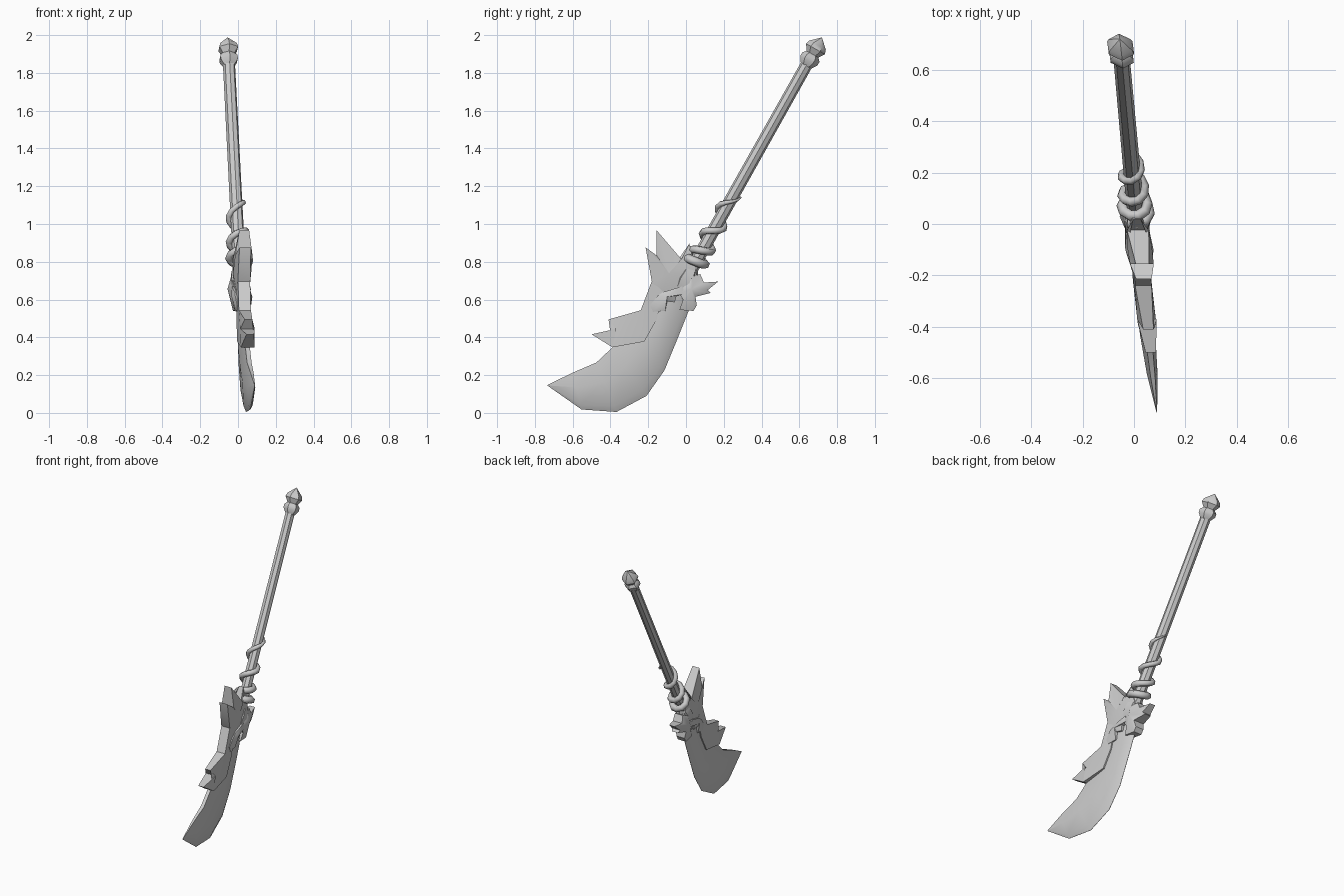
import bpy, bmesh, math
from mathutils import Vector

if "Cube" in bpy.data.objects:
    bpy.data.objects.remove(bpy.data.objects["Cube"])


# Map weapon-plane coordinates (y, z) and sideways offset u into the leaning plane
def P(y, z, u=0.0):
    return Vector((u - 0.118 * y + 0.015 * z, y, z))


def finish(name, bm, angle=35):
    bmesh.ops.remove_doubles(bm, verts=bm.verts, dist=0.0005)
    bmesh.ops.recalc_face_normals(bm, faces=bm.faces)
    me = bpy.data.meshes.new(name)
    bm.to_mesh(me)
    bm.free()
    me.shade_smooth()
    me.set_sharp_from_angle(angle=math.radians(angle))
    ob = bpy.data.objects.new(name, me)
    bpy.context.collection.objects.link(ob)
    return ob


# Skin a list of equal-length closed rings
def skin(name, rings, angle=35):
    bm = bmesh.new()
    vs = [[bm.verts.new(p) for p in r] for r in rings]
    n = len(rings[0])
    for a, b in zip(vs, vs[1:]):
        for i in range(n):
            bm.faces.new((a[i], a[(i + 1) % n], b[(i + 1) % n], b[i]))
    bm.faces.new(vs[0])
    bm.faces.new(vs[-1])
    return finish(name, bm, angle)


# Two-sided plate from an outline of (y, z, half width), optionally bulged to a centre
def plate(name, outline, centre=None):
    bm = bmesh.new()
    n = len(outline)
    sides = []
    for s in (1, -1):
        vs = [bm.verts.new(P(y, z, s * w)) for y, z, w in outline]
        sides.append(vs)
        if centre:
            c = bm.verts.new(P(centre[0], centre[1], s * centre[2]))
            for i in range(n):
                bm.faces.new((c, vs[i], vs[(i + 1) % n]))
        else:
            f = bm.faces.new(vs)
            bmesh.ops.triangulate(bm, faces=[f])
    a, b = sides
    for i in range(n):
        j = (i + 1) % n
        bm.faces.new((a[i], a[j], b[j], b[i]))
    return finish(name, bm)


# Shaft frame: base point, direction and in-plane perpendicular
BY, BZ, DY, DZ = 0.045, 0.787, 0.49, 0.872


def on_shaft(t, s, u):
    return P(BY + DY * t + DZ * s, BZ + DZ * t - DY * s, u)


def lathe(name, profile, sides=6):
    rings = [[on_shaft(t, r * math.cos(2 * math.pi * i / sides), r * math.sin(2 * math.pi * i / sides))
              for i in range(sides)] for t, r in profile]
    return skin(name, rings, 40)


# Shaft, base collar and pommel
lathe("shaft", [(-0.12, 0.034), (1.23, 0.032)], 8)
lathe("base_collar", [(-0.15, 0.04), (-0.10, 0.055), (-0.05, 0.05), (-0.02, 0.034)])
lathe("pommel", [(1.205, 0.032), (1.235, 0.052), (1.258, 0.052), (1.275, 0.036),
                 (1.307, 0.057), (1.33, 0.05), (1.375, 0.002)])

# Vine coiled around the lower shaft, thickening downward
cu = bpy.data.curves.new("coiled_vine", 'CURVE')
cu.dimensions = '3D'
cu.bevel_depth = 1.0
cu.bevel_resolution = 1
cu.use_fill_caps = True
sp = cu.splines.new('POLY')
N = 36
sp.points.add(N - 1)
for i in range(N):
    k = i / (N - 1)
    n = 3.6 * k
    th = 2 * math.pi * n
    r = 0.04 + 0.014 * k
    t = 0.43 * (1 - n / 4) ** 2
    sp.points[i].co = (*on_shaft(t, r * math.cos(th), r * math.sin(th)), 1)
    sp.points[i].radius = min(0.004 + 0.1 * k, 0.014 + 0.011 * k)
vine = bpy.data.objects.new("coiled_vine", cu)
bpy.context.collection.objects.link(vine)

# Curved blade: stations of outer edge and spine, with thickness factor
stations = [
    (.045, .68, -.17, .70, 1), (.018, .55, -.19, .60, 1), (-.05, .38, -.22, .51, 1),
    (-.114, .225, -.29, .42, 1), (-.209, .09, -.389, .347, 1), (-.368, .005, -.474, .267, 1),
    (-.553, .018, -.60, .213, .7), (-.733, .144, -.733, .148, .05)]
section = [(0, .012), (.4, .030), (.88, .016), (1, .001)]
rings = []
for oy, oz, iy, iz, k in stations:
    def at(f, w):
        return P(iy + (oy - iy) * f, iz + (oz - iz) * f, w * k)
    rings.append([at(f, w) for f, w in section] + [at(f, -w) for f, w in reversed(section)])
skin("blade", rings, 30)

# Crown of spikes at the blade root
plate("spiked_crown", [
    (-.18, .69, .033), (-.214, .876, .03), (-.156, .834, .046), (-.156, .967, .026),
    (-.024, .813, .042), (.018, .897, .015), (.045, .78, .035), (.06, .71, .03),
    (.0, .65, .03), (-.13, .63, .03)], (-.09, .74, .048))

# Barbed guard along the spine
plate("spine_guard", [
    (-.18, .70, .032), (-.24, .543, .032), (-.41, .495, .02), (-.37, .445, .038),
    (-.50, .416, .02), (-.389, .347, .036), (-.22, .378, .036), (-.155, .495, .034),
    (-.12, .64, .034)])

# Jagged leaf ornaments clasping both faces of the blade root
plate("front_leaf", [
    (-.02, .67, .045), (-.07, .655, .045), (-.12, .64, .04), (-.15, .62, .042),
    (-.19, .57, .036), (-.175, .535, .036), (-.11, .54, .036), (-.10, .59, .04),
    (-.06, .585, .036), (-.05, .62, .042), (0, .63, .045)], (-.10, .615, .055))
plate("rear_leaf", [
    (.0, .68, .04), (.03, .72, .045), (.075, .735, .03), (.095, .69, .035),
    (.17, .695, .02), (.115, .65, .032), (.13, .635, .022), (.05, .615, .04),
    (.057, .57, .03), (.04, .54, .03), (-.035, .545, .03), (-.015, .60, .04),
    (-.04, .635, .04)], (.03, .655, .062))
